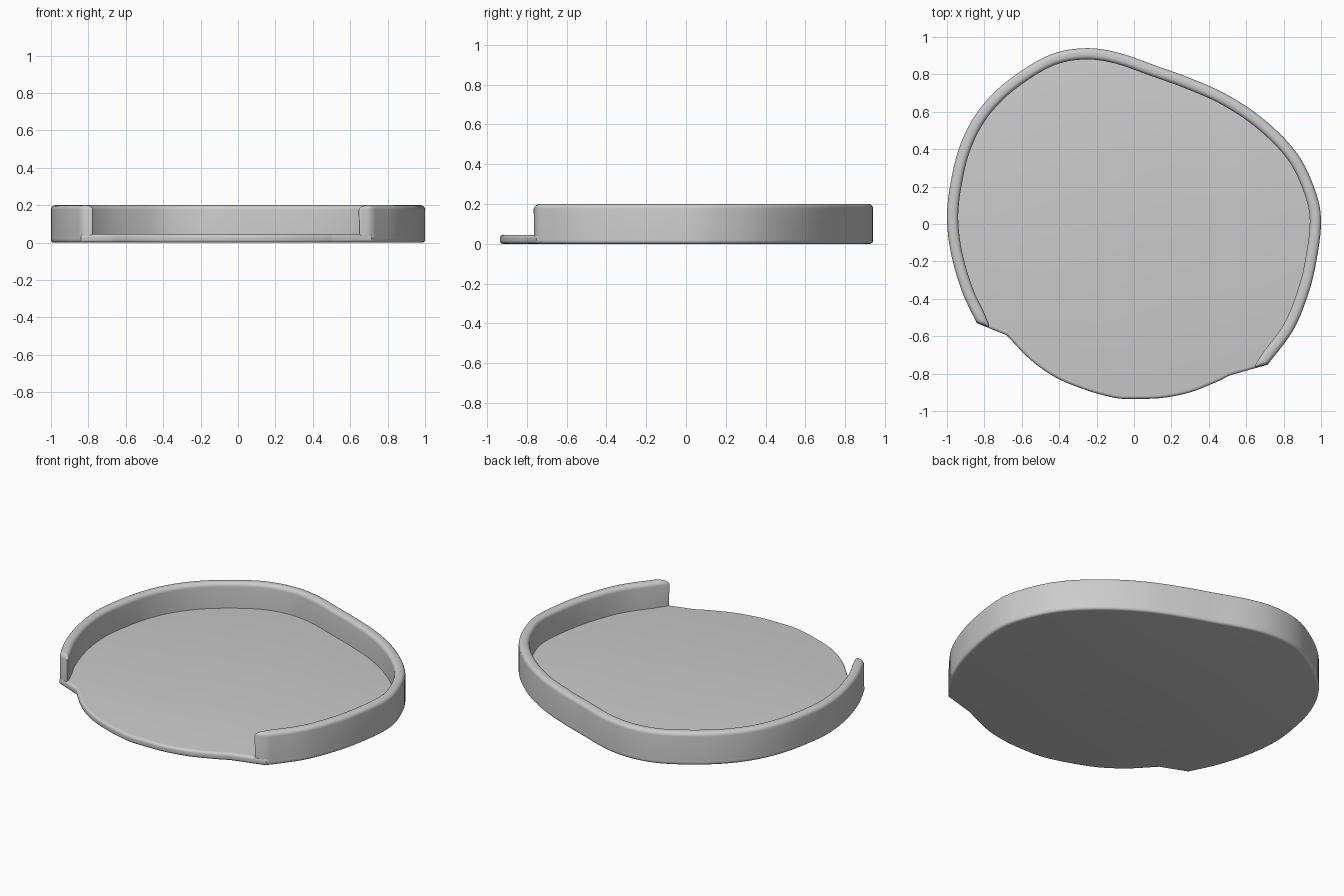
import bpy, bmesh, math
from mathutils import Vector

if "Cube" in bpy.data.objects:
    bpy.data.objects.remove(bpy.data.objects["Cube"], do_unlink=True)

HEIGHT, FLOOR, THICK = 0.2, 0.045, 0.06

grey = bpy.data.materials.new("plain_grey")
grey.use_nodes = True
grey.diffuse_color = (0.6, 0.6, 0.6, 1)
grey.node_tree.nodes["Principled BSDF"].inputs["Base Color"].default_value = (0.6, 0.6, 0.6, 1)


def smooth_path(points, steps=5):
    """Smooth open curve through the points."""
    p = [Vector(q) for q in points]
    p = [2 * p[0] - p[1]] + p + [2 * p[-1] - p[-2]]
    out = []
    for a, b, c, d in zip(p, p[1:], p[2:], p[3:]):
        for i in range(steps):
            t = i / steps
            out.append(0.5 * (2 * b + (c - a) * t + (2 * a - 5 * b + 4 * c - d) * t * t
                              + (3 * b - a - 3 * c + d) * t ** 3))
    return out + [p[-2]]


def inset_path(path, dist):
    """Offset a clockwise path towards the inside."""
    out = []
    for i, q in enumerate(path):
        d = (path[min(i + 1, len(path) - 1)] - path[max(i - 1, 0)]).normalized()
        out.append(q + Vector((d.y, -d.x)) * dist)
    return out


def rounded_slab(name, outline, z0, z1, radius, rounds):
    """Extrude an outline and round the edges that pass the rule."""
    bm = bmesh.new()
    base = bm.faces.new([bm.verts.new((q.x, q.y, z0)) for q in outline])
    ext = bmesh.ops.extrude_face_region(bm, geom=[base], use_keep_orig=True)
    top = [v for v in ext["geom"] if isinstance(v, bmesh.types.BMVert)]
    bmesh.ops.translate(bm, verts=top, vec=(0, 0, z1 - z0))
    bmesh.ops.recalc_face_normals(bm, faces=bm.faces)
    bmesh.ops.bevel(bm, geom=[e for e in bm.edges if rounds(e)], offset=radius,
                    offset_type='OFFSET', segments=5, profile=0.5,
                    affect='EDGES', clamp_overlap=False)
    bmesh.ops.recalc_face_normals(bm, faces=bm.faces)
    mesh = bpy.data.meshes.new(name)
    bm.to_mesh(mesh)
    bm.free()
    mesh.materials.append(grey)
    obj = bpy.data.objects.new(name, mesh)
    bpy.context.collection.objects.link(obj)
    bpy.ops.object.select_all(action='DESELECT')
    obj.select_set(True)
    bpy.context.view_layer.objects.active = obj
    bpy.ops.object.shade_smooth_by_angle(angle=math.radians(35))
    return obj


# Outer outline of the wall, clockwise from the left end of the opening
outer = smooth_path([
    (-.84, -.53), (-.92, -.36), (-.98, -.15), (-1, .05), (-.975, .25), (-.93, .42),
    (-.85, .58), (-.73, .72), (-.57, .84), (-.42, .915), (-.25, .94), (-.08, .915),
    (.12, .845), (.3, .78), (.5, .69), (.7, .555), (.87, .38), (.965, .19),
    (1, .02), (.975, -.2), (.93, -.38), (.85, -.57), (.715, -.752)])

# Front lip of the floor across the opening
lip = smooth_path([
    (.51, -.81), (.44, -.845), (.3, -.9), (.15, -.93), (0, -.935), (-.1, -.93),
    (-.25, -.89), (-.42, -.82), (-.56, -.72), (-.68, -.595)])

# Floor with rounded rims
rounded_slab("tray_floor", outer + lip, 0, FLOOR, 0.016,
             lambda e: abs(e.verts[0].co.z - e.verts[1].co.z) < 1e-5)

# Wall with a rounded top and rounded free ends
inner = inset_path(outer, THICK)
inner[0], inner[-1] = Vector((-.768, -.553)), Vector((.638, -.768))
ends = (outer[0], outer[-1], inner[0], inner[-1])


def wall_rounds(e):
    a, b = (v.co for v in e.verts)
    if abs(a.z - b.z) < 1e-5:
        return a.z > HEIGHT / 2
    return any((a.xy - q).length < 1e-4 for q in ends)


rounded_slab("tray_wall", outer + inner[::-1], 0.018, HEIGHT, 0.024, wall_rounds)
